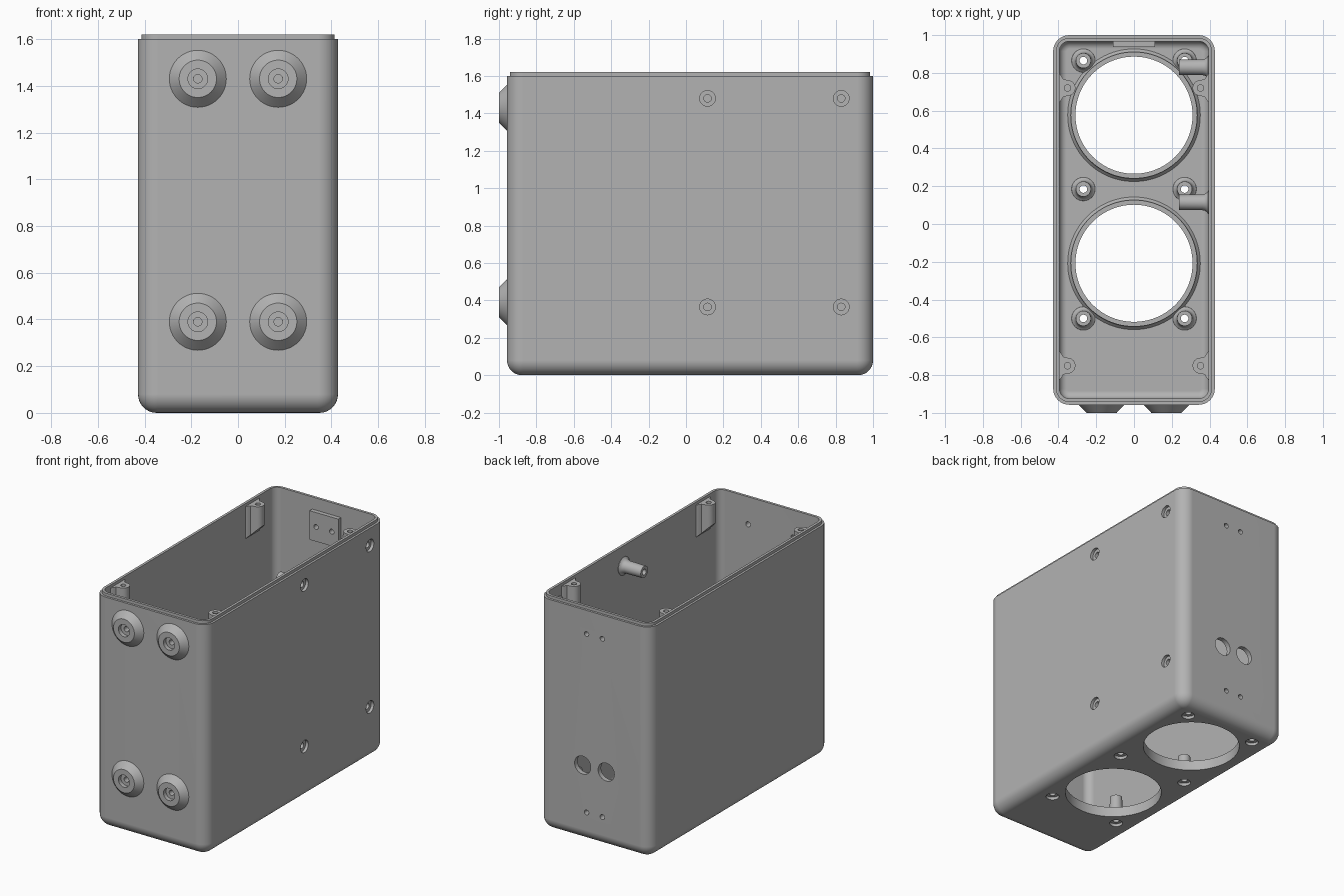
import bpy, bmesh, math
from mathutils import Vector, Matrix

cube = bpy.data.objects.get("Cube")
if cube:
    bpy.data.objects.remove(cube)

# Single grey plastic
GREY = (0.45, 0.45, 0.45, 1)
plastic = bpy.data.materials.new("grey_plastic")
plastic.use_nodes = True
plastic.diffuse_color = GREY
plastic.node_tree.nodes["Principled BSDF"].inputs["Base Color"].default_value = GREY

# Main dimensions
HALF_X, HALF_Y, MID_Y = 0.428, 0.9785, 0.0215
FRONT, BACK = MID_Y - HALF_Y, MID_Y + HALF_Y
RIM, WALL, CORNER, FILLET = 1.6, 0.033, 0.085, 0.08


def finish(name, bm):
    bmesh.ops.recalc_face_normals(bm, faces=bm.faces)
    mesh = bpy.data.meshes.new(name)
    bm.to_mesh(mesh)
    bm.free()
    mesh.materials.append(plastic)
    obj = bpy.data.objects.new(name, mesh)
    bpy.context.collection.objects.link(obj)
    return obj


def smooth(obj):
    obj.data.shade_smooth()
    obj.data.set_sharp_from_angle(angle=math.radians(30))


def lathe(target, profile, loc, axis, steps=40, closed=True):
    """Revolve (radius, height) points, aim them along axis and add to target."""
    bm = bmesh.new()
    verts = [bm.verts.new((r, 0, h)) for r, h in profile]
    edges = [bm.edges.new(pair) for pair in zip(verts, verts[1:])]
    if closed:
        edges.append(bm.edges.new((verts[-1], verts[0])))
    bmesh.ops.spin(bm, geom=verts + edges, axis=(0, 0, 1), cent=(0, 0, 0),
                   angle=math.tau, steps=steps)
    bmesh.ops.remove_doubles(bm, verts=bm.verts, dist=0.0001)
    turn = Vector((0, 0, 1)).rotation_difference(Vector(axis)).to_matrix().to_4x4()
    bm.transform(Matrix.Translation(loc) @ turn)
    bmesh.ops.recalc_face_normals(bm, faces=bm.faces)
    temp = bpy.data.meshes.new("temp")
    bm.to_mesh(temp)
    bm.free()
    target.from_mesh(temp)
    bpy.data.meshes.remove(temp)


def pin(target, radius, start, end, loc, axis, steps=40):
    lathe(target, [(0, start), (radius, start), (radius, end), (0, end)],
          loc, axis, steps, closed=False)


def cut(obj, cutter):
    mod = obj.modifiers.new("holes", "BOOLEAN")
    mod.operation, mod.solver, mod.object = "DIFFERENCE", "EXACT", cutter
    graph = bpy.context.evaluated_depsgraph_get()
    mesh = bpy.data.meshes.new_from_object(obj.evaluated_get(graph))
    obj.modifiers.clear()
    obj.data = mesh


def rounded_ring(bm, inset, z, steps=8):
    radius = max(CORNER - inset, 0.005)
    ring = []
    for i, (sx, sy) in enumerate([(1, 1), (-1, 1), (-1, -1), (1, -1)]):
        cx = sx * (HALF_X - inset - radius)
        cy = MID_Y + sy * (HALF_Y - inset - radius)
        for k in range(steps + 1):
            a = math.pi / 2 * (i + k / steps)
            ring.append(bm.verts.new((cx + radius * math.cos(a), cy + radius * math.sin(a), z)))
    return ring


# Shell: outer fillet, wall, stepped lip, cavity wall, inner fillet, floor
quarter = [math.pi / 2 * k / 8 for k in range(9)]
section = [(FILLET * (1 - math.sin(a)), FILLET * (1 - math.cos(a))) for a in quarter]
section += [(0, RIM), (0.015, RIM), (0.015, RIM + 0.02), (WALL, RIM + 0.02)]
inner = FILLET / 2
section += [(WALL + inner * (1 - math.cos(a)), WALL + inner * (1 - math.sin(a))) for a in quarter]
bm = bmesh.new()
rings = [rounded_ring(bm, d, z) for d, z in section]
for low, high in zip(rings, rings[1:]):
    for i in range(len(low)):
        j = (i + 1) % len(low)
        bm.faces.new((low[i], low[j], high[j], high[i]))
bm.faces.new(rings[0])
bm.faces.new(rings[-1])
shell = finish("box_shell", bm)

# Positions of repeated features
feet = [(x, FRONT, z) for x in (-0.172, 0.172) for z in (0.39, 1.43)]
floor_posts = [(x, y, 0) for x in (-0.268, 0.268) for y in (-0.5, 0.185, 0.865)]
side_posts = [(HALF_X, y, z) for y in (0.115, 0.83) for z in (0.365, 1.48)]
openings = [(0, y, 0) for y in (-0.208, 0.576)]
tabs = [(side, y) for side in (-1, 1) for y in (-0.75, 0.72)]
plate_heights = (0.204, 1.436)
UP, INTO_SIDE, BACKWARD, FORWARD = (0, 0, 1), (-1, 0, 0), (0, 1, 0), (0, -1, 0)

# All holes gathered in one cutter
bm = bmesh.new()
counterbore = [(0, -0.05), (0.042, -0.05), (0.042, 0.02), (0.02, 0.02), (0.02, 0.1), (0, 0.1)]
for loc in floor_posts:
    lathe(bm, counterbore, loc, UP, closed=False)
for loc in side_posts:
    lathe(bm, counterbore, loc, INTO_SIDE, closed=False)
for loc in openings:
    pin(bm, 0.31, -0.1, 0.15, loc, UP, 96)
for loc in feet:
    pin(bm, 0.018, -0.1, 0.1, loc, FORWARD)
for side in (-1, 1):
    pin(bm, 0.062, -0.1, 0.1, (side * 0.09, BACK, 0.523), BACKWARD)
    for z in plate_heights:
        pin(bm, 0.017, -0.1, 0.1, (side * 0.06, BACK, z), BACKWARD)
for side, y in tabs:
    pin(bm, 0.017, -0.1, 0.05, (side * 0.352, y, RIM), UP)
cutter = finish("hole_cutter", bm)
cutter.hide_render = True
cut(shell, cutter)

# Conical feet with screw recess
bm = bmesh.new()
foot = [(0.018, -0.005), (0.122, -0.005), (0.122, 0), (0.08, 0.043),
        (0.042, 0.043), (0.042, 0.015), (0.018, 0.015)]
for loc in feet:
    lathe(bm, foot, loc, FORWARD, 48)
smooth(finish("front_feet", bm))

# Flared hollow screw posts on the floor and the side wall
post = [(0.02, 0.025), (0.064, 0.025), (0.062, 0.035), (0.052, 0.042),
        (0.045, 0.052), (0.042, 0.066), (0.04, 0.19), (0.02, 0.19)]
for name, places, axis in (("floor_posts", floor_posts, UP), ("side_posts", side_posts, INTO_SIDE)):
    bm = bmesh.new()
    for loc in places:
        lathe(bm, post, loc, axis)
    smooth(finish(name, bm))

# Raised collars round the floor openings
bm = bmesh.new()
collar = [(0.31, 0.025), (0.355, 0.025), (0.35, 0.035), (0.34, 0.042), (0.335, 0.052),
          (0.335, 0.07), (0.31, 0.07)]
for loc in openings:
    lathe(bm, collar, loc, UP, 96)
smooth(finish("opening_collars", bm))

# Lid screw tabs: rounded lobes hanging under the rim with a sloped underside
bm = bmesh.new()
half = [(0.402, 0.08), (0.393, 0.075), (0.383, 0.062), (0.374, 0.047)]
lobe = [(0.352 - 0.042 * math.sin(a), 0.042 * math.cos(a))
        for a in (math.pi * k / 12 for k in range(13))]
outline = half + lobe + [(x, -y) for x, y in reversed(half)]
for side, y in tabs:
    top = [bm.verts.new((side * px, y + py, RIM)) for px, py in outline]
    low = [bm.verts.new((side * px, y + py, 1.37 + 0.402 - px)) for px, py in outline]
    bm.faces.new(top)
    bm.faces.new(low)
    for i in range(len(top)):
        j = (i + 1) % len(top)
        bm.faces.new((top[i], top[j], low[j], low[i]))
lid_tabs = finish("lid_screw_tabs", bm)
cut(lid_tabs, cutter)
smooth(lid_tabs)

# Mounting plates on the inside of the back wall
bm = bmesh.new()
for z in plate_heights:
    bmesh.ops.create_cube(bm, size=1, matrix=Matrix.Translation((0, 0.955, z))
                          @ Matrix.Diagonal((0.22, 0.035, 0.2, 1)))
plates = finish("back_plates", bm)
cut(plates, cutter)
smooth(plates)

# Clean shading on the shell
bpy.data.objects.remove(cutter)
smooth(shell)
normals = shell.modifiers.new("clean_normals", "WEIGHTED_NORMAL")
normals.keep_sharp = True
